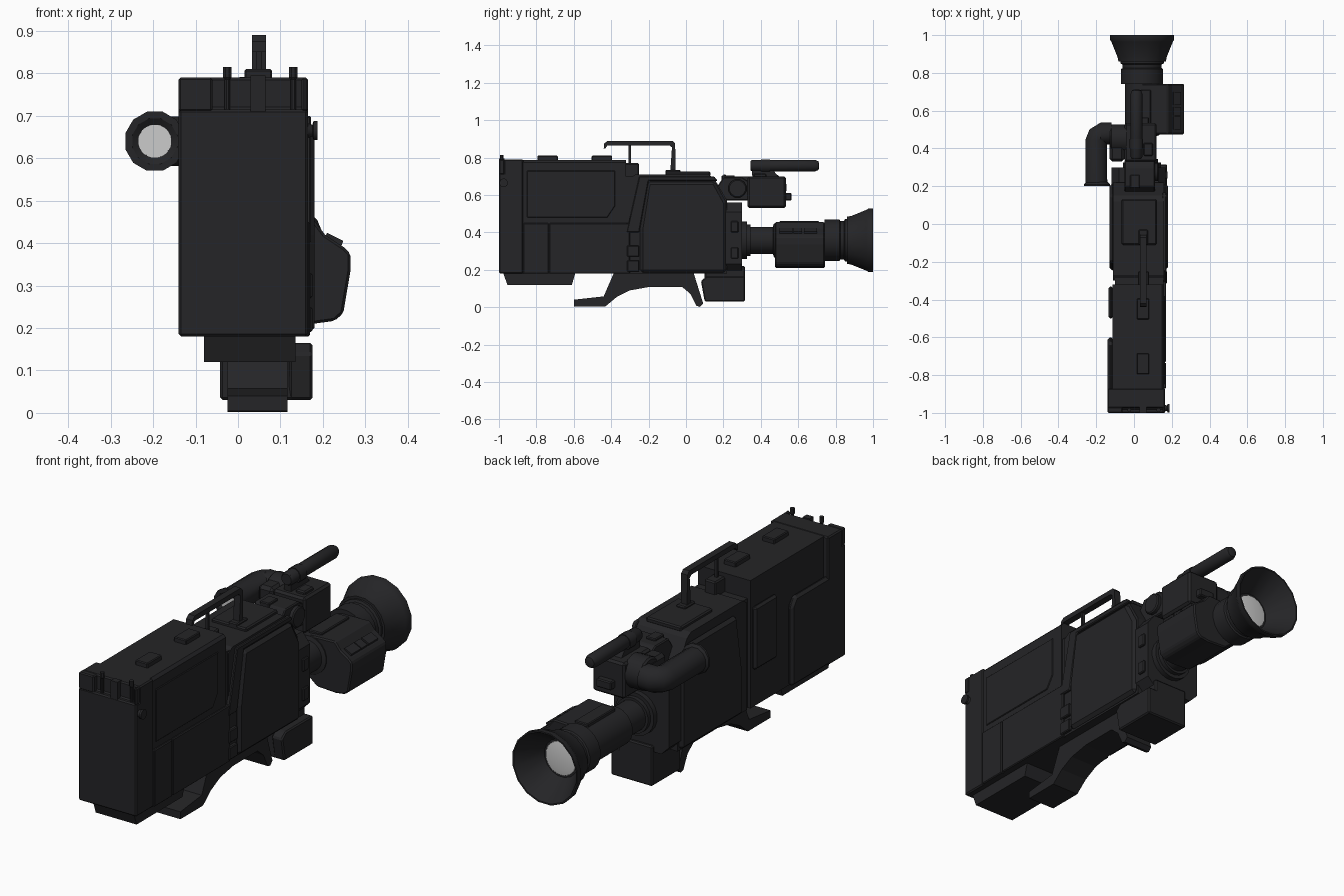
import bpy, bmesh, math
from mathutils import Vector

black = bpy.data.materials.new("black_plastic")
black.diffuse_color = (0.018, 0.018, 0.02, 1)


def finish(name, bm, bevel=0, smooth=False, mat=black):
    bmesh.ops.recalc_face_normals(bm, faces=bm.faces[:])
    me = bpy.data.meshes.new(name)
    bm.to_mesh(me)
    bm.free()
    ob = bpy.data.objects.new(name, me)
    bpy.context.collection.objects.link(ob)
    if mat:
        me.materials.append(mat)
    if bevel:
        m = ob.modifiers.new("bevel", "BEVEL")
        m.width, m.segments, m.limit_method = bevel, 1, "ANGLE"
    if smooth:
        bpy.ops.object.select_all(action="DESELECT")
        ob.select_set(True)
        bpy.context.view_layer.objects.active = ob
        bpy.ops.object.shade_smooth_by_angle(angle=math.radians(35))
    return ob


def skin(name, rings, **kw):
    """Join rings of points into a capped solid."""
    bm = bmesh.new()
    vs = [[bm.verts.new(p) for p in r] for r in rings]
    n = len(vs[0])
    for a, b in zip(vs, vs[1:]):
        for i in range(n):
            j = (i + 1) % n
            bm.faces.new((a[i], a[j], b[j], b[i]))
    bm.faces.new(vs[0])
    bm.faces.new(vs[-1])
    return finish(name, bm, **kw)


def prism(name, pts, axis, a, b, **kw):
    """Extrude a 2D profile along an axis: x takes (y,z), y takes (x,z), z takes (x,y)."""
    put = {"x": lambda p, t: (t, p[0], p[1]), "y": lambda p, t: (p[0], t, p[1]),
           "z": lambda p, t: (p[0], p[1], t)}[axis]
    return skin(name, [[put(p, t) for p in pts] for t in (a, b)], **kw)


def box(name, x0, x1, y0, y1, z0, z1, bevel=0, **kw):
    return prism(name, [(x0, y0), (x1, y0), (x1, y1), (x0, y1)], "z", z0, z1, bevel=bevel, **kw)


def lathe(name, profile, axis, c, n=16, **kw):
    """Turn (position, radius) pairs about an axis through c (the other two coordinates)."""
    rings = []
    for t, r in profile:
        ring = []
        for i in range(n):
            a = 2 * math.pi * (i + 0.5) / n
            u, v = c[0] + r * math.cos(a), c[1] + r * math.sin(a)
            ring.append({"x": (t, u, v), "y": (u, t, v), "z": (u, v, t)}[axis])
        rings.append(ring)
    kw.setdefault("smooth", True)
    return skin(name, rings, **kw)


# Rear battery pack with recessed top and latch
prism("battery_pack", [(-1, 0.18), (-0.87, 0.18), (-0.87, 0.79), (-0.975, 0.79), (-0.975, 0.715), (-1, 0.715)],
      "x", -0.14, 0.165, bevel=0.006)
for s, (x0, x1) in {"left": (-0.14, -0.06), "right": (0.15, 0.165)}.items():
    box("battery_corner_" + s, x0, x1, -1, -0.97, 0.71, 0.79, 0.005)
box("battery_latch", 0.03, 0.065, -1, -0.97, 0.71, 0.795)
for x in (-0.025, 0.13):
    lathe("latch_button", [(0.715, 0.007), (0.785, 0.007), (0.79, 0.011), (0.815, 0.011)], "z", (x, -0.985), 8)
lathe("strap_knob", [(0.16, 0.02), (0.175, 0.014), (0.178, 0.023), (0.187, 0.023)], "x", (-0.975, 0.665), 12)

# Rear recorder body
prism("recorder_body", [(-0.115, 0.18), (0.16, 0.18), (0.16, 0.775), (0.148, 0.788), (-0.115, 0.788)],
      "y", -0.88, -0.32)
box("recorder_lower_rear", 0.15, 0.17, -0.87, -0.735, 0.18, 0.45, 0.004)
box("recorder_lower_front", 0.15, 0.17, -0.73, -0.3, 0.18, 0.45, 0.004)
prism("cassette_door", [(-0.85, 0.48), (-0.42, 0.48), (-0.38, 0.54), (-0.38, 0.73), (-0.85, 0.73)],
      "x", 0.155, 0.164, bevel=0.003)
prism("left_rear_panel", [(-0.97, 0.18), (-0.6, 0.18), (-0.6, 0.56), (-0.63, 0.6), (-0.97, 0.6)],
      "x", -0.14, -0.11, bevel=0.012)
box("left_connector_cover", -0.135, -0.11, -0.5, -0.33, 0.36, 0.66, 0.01)
for y in (-0.74, -0.45):
    box("top_pad", 0.015, 0.08, y - 0.055, y + 0.055, 0.78, 0.81, 0.004)
prism("rear_foot", [(-0.98, 0.19), (-0.955, 0.12), (-0.61, 0.12), (-0.59, 0.19)], "x", -0.08, 0.135)

# Camera head: core, side covers and top hatch
box("body_joint", -0.1, 0.155, -0.34, -0.22, 0.18, 0.70)
prism("camera_body", [(-0.3, 0.18), (0.22, 0.18), (0.22, 0.57), (0.15, 0.69), (0.12, 0.71), (-0.27, 0.71), (-0.3, 0.69)],
      "x", -0.11, 0.16)
cover = [(-0.245, 0.185), (0.215, 0.185), (0.215, 0.56), (0.155, 0.67), (-0.205, 0.67), (-0.245, 0.42)]
prism("right_cover", cover, "x", 0.15, 0.18, bevel=0.015)
prism("right_cover_rim", [(-0.318, 0.4), (-0.25, 0.4), (-0.2, 0.675), (0.17, 0.675), (0.15, 0.7), (-0.25, 0.7)],
      "x", 0.15, 0.172, bevel=0.004)
prism("left_cover", cover, "x", -0.13, -0.1, bevel=0.015)
for z in (0.19, 0.27):
    box("cover_hinge", 0.15, 0.175, -0.315, -0.25, z, z + 0.06, 0.004)
box("top_hatch", -0.065, 0.12, -0.11, 0.13, 0.70, 0.725, 0.006)
box("hatch_button", -0.02, 0.03, 0.19, 0.26, 0.68, 0.705, 0.004)

# Carrying handle: bar, hook, posts
prism("handle", [(-0.44, 0.85), (-0.43, 0.85), (-0.42, 0.866), (-0.09, 0.866), (-0.075, 0.855), (-0.085, 0.71),
                 (-0.055, 0.71), (-0.058, 0.875), (-0.072, 0.89), (-0.42, 0.89), (-0.437, 0.875)],
      "x", 0.033, 0.066)
box("handle_rear_post", 0.043, 0.056, -0.307, -0.295, 0.70, 0.87)
box("handle_rear_base", 0.02, 0.08, -0.33, -0.25, 0.69, 0.77, 0.006)
box("handle_front_base", 0.025, 0.074, -0.11, -0.03, 0.71, 0.735, 0.005)

# Shoulder rest
prism("shoulder_rest", [(-0.6, 0.005), (-0.6, 0.04), (-0.44, 0.058), (-0.385, 0.185), (0.04, 0.185), (0.092, 0.02),
                        (0.075, 0.002), (0.055, 0.008), (0.025, 0.07), (-0.02, 0.108), (-0.2, 0.108),
                        (-0.3, 0.09), (-0.37, 0.055), (-0.43, 0.005)], "x", -0.025, 0.117)

# Block under the lens mount
box("front_lower_block", -0.042, 0.135, 0.1, 0.315, 0.03, 0.22, 0.006)
prism("front_side_pod", [(0.1, 0.03), (0.315, 0.03), (0.315, 0.165), (0.11, 0.165), (0.08, 0.14)],
      "x", 0.12, 0.176, bevel=0.006)

# Lens mount
cx, cz = 0.043, 0.358
prism("lens_mount_block", [(-0.12, 0.23), (-0.08, 0.19), (0.13, 0.19), (0.168, 0.23), (0.168, 0.51), (0.13, 0.56),
                           (-0.08, 0.56), (-0.12, 0.51)], "y", 0.2, 0.3)
for z in (0.26, 0.4):
    box("mount_switch", 0.16, 0.178, 0.24, 0.28, z, z + 0.06, 0.004)

# Lens barrel and hollow hood
lathe("lens_barrel", [(0.29, 0.102), (0.325, 0.102), (0.325, 0.085), (0.345, 0.085), (0.345, 0.073), (0.465, 0.073),
                      (0.47, 0.092), (0.74, 0.092), (0.74, 0.112), (0.82, 0.112), (0.825, 0.105), (0.845, 0.105),
                      (0.85, 0.116), (0.872, 0.116)], "y", (cx, cz), 20)
lathe("lens_hood", [(0.86, 0.09), (0.86, 0.128), (0.885, 0.133), (0.965, 0.166), (0.975, 0.173), (1.0, 0.173),
                    (1.0, 0.166), (0.89, 0.098), (0.875, 0.09)], "y", (cx, cz), 16)
lathe("lens_glass", [(0.87, 0.082), (0.88, 0.08), (0.885, 0.05)], "y", (cx, cz), 16, mat=None)

# Lens hand grip with rocker buttons
prism("lens_grip", [(0.04, 0.45), (0.09, 0.452), (0.178, 0.455), (0.205, 0.42), (0.25, 0.39), (0.265, 0.375), (0.265, 0.335),
                    (0.248, 0.235), (0.228, 0.217), (0.178, 0.21), (0.08, 0.215), (0.0, 0.28)],
      "y", 0.475, 0.742, bevel=0.006)
for y0, y1 in ((0.5, 0.57), (0.575, 0.62), (0.63, 0.7)):
    prism("grip_button", [(0.2, 0.405), (0.24, 0.385), (0.248, 0.405), (0.21, 0.424)], "y", y0, y1)
box("lens_top_rail", 0.02, 0.09, 0.5, 0.71, 0.44, 0.462, 0.004)

# Viewfinder mount and housing
prism("viewfinder_bracket", [(0.15, 0.62), (0.22, 0.57), (0.34, 0.57), (0.34, 0.67), (0.3, 0.695), (0.2, 0.695)],
      "x", -0.05, 0.11, bevel=0.005)
lathe("bracket_pivot", [(0.09, 0.05), (0.125, 0.05), (0.13, 0.044)], "x", (0.275, 0.635), 12)
box("viewfinder_housing", -0.05, 0.12, 0.33, 0.535, 0.53, 0.70, 0.01)
box("viewfinder_control", 0.0, 0.08, 0.53, 0.565, 0.57, 0.61, 0.005)
lathe("viewfinder_drum", [(-0.128, 0.07), (-0.12, 0.078), (-0.04, 0.078)], "x", (0.45, 0.64), 16)
box("viewfinder_inner", -0.13, -0.05, 0.33, 0.46, 0.57, 0.70, 0.015)

# Eyepiece elbow: mitred tube turning from sideways to rearwards
R, Z, N = 0.06, 0.64, 12
rings = []
for px, py, deg in ((-0.2, 0.22, 0), (-0.2, 0.445, 0), (-0.19, 0.465, 38), (-0.175, 0.48, 90), (-0.12, 0.48, 90)):
    d = Vector((math.cos(math.radians(deg)), -math.sin(math.radians(deg)), 0))
    rings.append([Vector((px, py, Z)) + d * R * math.cos(a) + Vector((0, 0, R * math.sin(a)))
                  for a in (2 * math.pi * (i + 0.5) / N for i in range(N))])
skin("eyepiece_elbow", rings, smooth=True)
lathe("eyecup", [(0.235, 0.04), (0.235, 0.058), (0.222, 0.058), (0.21, 0.072), (0.2, 0.072), (0.2, 0.055), (0.212, 0.038)],
      "y", (-0.196, Z), 12)
lathe("eyepiece_glass", [(0.207, 0.04), (0.215, 0.04)], "y", (-0.196, Z), 12, mat=None)

# Microphone with its clamp
lathe("microphone", [(0.345, 0.026), (0.355, 0.032), (0.69, 0.032), (0.708, 0.024), (0.712, 0.012)], "y", (0.013, 0.757), 12)
lathe("microphone_clamp", [(0.4, 0.037), (0.45, 0.037)], "y", (0.013, 0.755), 12)
prism("microphone_stand", [(0.355, 0.69), (0.5, 0.69), (0.46, 0.74), (0.35, 0.78)], "x", -0.005, 0.032)
box("viewfinder_top_knob", 0.05, 0.1, 0.36, 0.43, 0.69, 0.715, 0.006)
